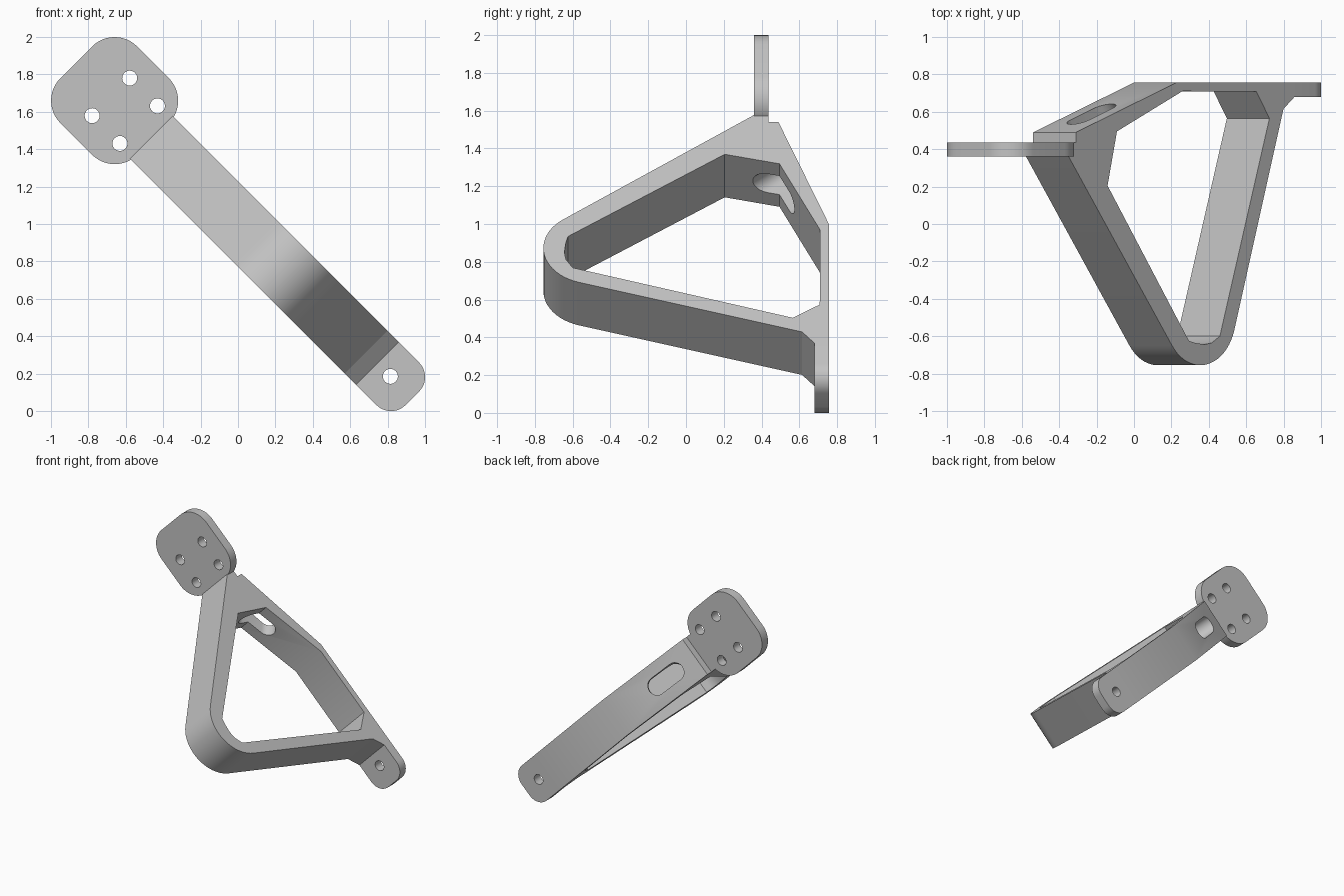
import bpy, bmesh, math
from mathutils import Vector

cube = bpy.data.objects.get("Cube")
if cube:
    bpy.data.objects.remove(cube, do_unlink=True)

R2 = math.sqrt(2)
HALF_W = 0.161            # half width of the strap

mat = bpy.data.materials.new("plain_grey")
mat.use_nodes = True
GREY = (0.55, 0.55, 0.55, 1)
mat.diffuse_color = GREY
mat.node_tree.nodes["Principled BSDF"].inputs["Base Color"].default_value = GREY


def place(u, y, w):
    """Bracket frame (u along the strap, y depth, w across it) to world."""
    return Vector((0.5 + (u + w) / R2, y, 0.5 + (w - u) / R2))


def prism(name, points, shift):
    """Extrude a closed loop of bracket-frame points by a bracket-frame shift."""
    bm = bmesh.new()
    offset = place(*shift) - place(0, 0, 0)
    face = bm.faces.new([bm.verts.new(place(*p)) for p in points])
    ext = bmesh.ops.extrude_face_region(bm, geom=[face])
    verts = [g for g in ext["geom"] if isinstance(g, bmesh.types.BMVert)]
    bmesh.ops.translate(bm, verts=verts, vec=offset)
    bmesh.ops.recalc_face_normals(bm, faces=bm.faces)
    mesh = bpy.data.meshes.new(name)
    bm.to_mesh(mesh)
    bm.free()
    obj = bpy.data.objects.new(name, mesh)
    bpy.context.collection.objects.link(obj)
    return obj


def cut(obj, cutter):
    mod = obj.modifiers.new("cut", "BOOLEAN")
    mod.operation, mod.solver, mod.object = "DIFFERENCE", "EXACT", cutter
    bpy.context.view_layer.update()
    deps = bpy.context.evaluated_depsgraph_get()
    mesh = bpy.data.meshes.new_from_object(obj.evaluated_get(deps))
    obj.modifiers.clear()
    obj.data = mesh
    bpy.data.objects.remove(cutter, do_unlink=True)


def finish(obj):
    obj.data.materials.clear()
    obj.data.materials.append(mat)
    bpy.ops.object.select_all(action="DESELECT")
    obj.select_set(True)
    bpy.context.view_layer.objects.active = obj
    bpy.ops.object.shade_smooth_by_angle(angle=math.radians(25))


def arc(cx, cy, r, start, end, n=12):
    return [(cx + r * math.cos(math.radians(start + (end - start) * i / n)),
             cy + r * math.sin(math.radians(start + (end - start) * i / n)))
            for i in range(n + 1)]


def fillet(prev, corner, nxt, r, n=20):
    """Arc that rounds a 2D corner."""
    c = Vector(corner)
    a, b = (Vector(prev) - c).normalized(), (Vector(nxt) - c).normalized()
    half = a.angle(b) / 2
    mid = c + (a + b).normalized() * r / math.sin(half)
    t1, t2 = c + a * r / math.tan(half) - mid, c + b * r / math.tan(half) - mid
    return [tuple(mid + t1.slerp(t2, i / n, t1).normalized() * r) for i in range(n + 1)]


def drill(obj, u, w, r):
    ring = [(a, -0.9, b) for a, b in arc(u, w, r, 0, 360, 32)[:-1]]
    cut(obj, prism("drill", ring, (0, 2, 0)))


# Closed triangular frame, drawn in profile and extruded across its width
top, nose, foot = (-1.362, 0.36), (-0.264, -1.059), (0.262, 0.615)
outer = [top] + fillet(top, nose, foot, 0.27) + [
    foot, (0.346, 0.68), (0.346, 0.757), (-0.544, 0.757),
    (-1.308, 0.49), (-1.308, 0.437), (-1.362, 0.437)]
frame = prism("strap_frame", [(u, y, -HALF_W) for u, y in outer], (0, 0, 2 * HALF_W))

inner = [(-1.068, 0.205), (-0.453, -0.625), (-0.40, -0.637), (-0.332, -0.644),
         (-0.28, -0.635), (-0.219, -0.60), (0.156, 0.565), (0.057, 0.708),
         (-0.502, 0.71), (-0.997, 0.495)]
cut(frame, prism("opening", [(u, y, -0.5) for u, y in inner], (0, 0, 1)))

# Slanted slot through the sloping back wall
slope = Vector((0.945, 0.328))
aim = Vector((0.65, -0.76))
stadium = arc(0.095, 0, 0.07, -90, 90) + arc(-0.095, 0, 0.07, 90, 270)
base = Vector((-1.03, 0.588)) - aim * 0.12
ring = [(base.x + slope.x * a, base.y + slope.y * a, b) for a, b in stadium]
cut(frame, prism("slot", ring, (aim.x * 0.55, aim.y * 0.55, 0)))
finish(frame)

# Rounded square mounting plate with four holes
PU, q, r = -1.64, 0.12, 0.17
outline = []
for i, (su, sw) in enumerate([(1, 1), (-1, 1), (-1, -1), (1, -1)]):
    outline += arc(PU + su * q, sw * q, r, 90 * i, 90 * i + 90)
plate = prism("mounting_plate", [(u, 0.36, w) for u, w in outline], (0, 0.077, 0))
for du in (-0.028, 0.182):
    for w in (-0.142, 0.142):
        drill(plate, PU + du, w, 0.04)
finish(plate)

# Rounded foot tab with one hole
rt = 0.11
side = HALF_W - rt
outline = [(0.346, -HALF_W)] + arc(0.501, -side, rt, -90, 0) \
    + arc(0.501, side, rt, 0, 90) + [(0.346, HALF_W)]
tab = prism("foot_tab", [(u, 0.68, w) for u, w in outline], (0, 0.077, 0))
drill(tab, 0.445, 0, 0.04)
finish(tab)
